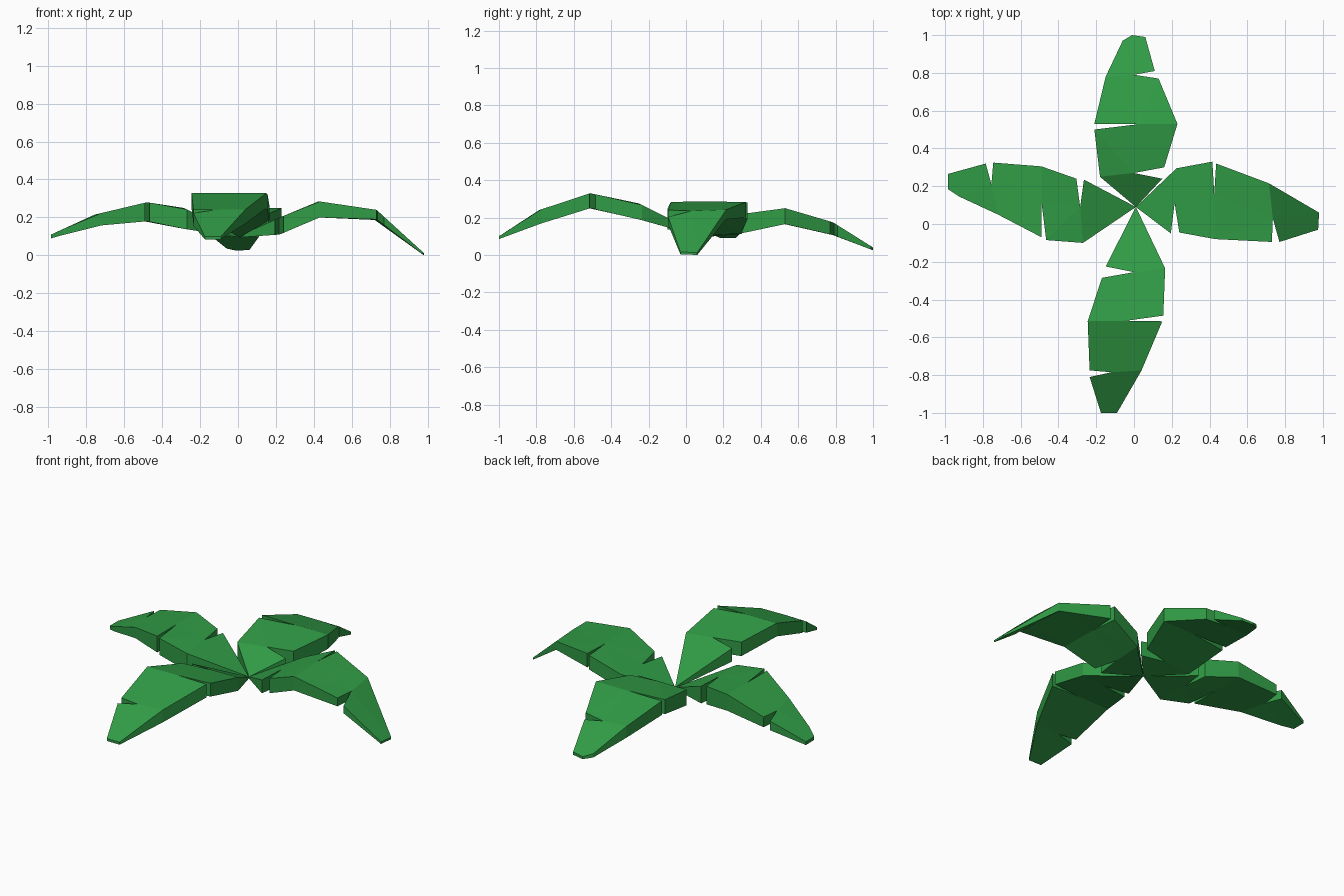
import bpy, bmesh

green = bpy.data.materials.new("leaf_green")
green.diffuse_color = (0.03, 0.33, 0.06, 1)
HUB = (0.01, 0.09)


def interp(stations, d, i):
    # height along the midrib, i = 1 top, i = 2 underside
    for a, b in zip(stations, stations[1:]):
        if d <= b[0]:
            break
    t = max(0, min(1, (d - a[0]) / (b[0] - a[0])))
    return a[i] + t * (b[i] - a[i])


def leaf(name, axis, stations, segments):
    # each segment is a flat panel; neighbours share a crease and leave a torn notch
    bm = bmesh.new()

    def dist(v):
        return v.co.x * axis[0] + v.co.y * axis[1]
    for seg in segments:
        bm.faces.new([bm.verts.new((x, y, 0)) for x, y in seg])
    bmesh.ops.remove_doubles(bm, verts=bm.verts[:], dist=0.001)
    tops = bm.verts[:]
    ext = bmesh.ops.extrude_face_region(bm, geom=bm.faces[:], use_keep_orig=True)
    lows = [g for g in ext["geom"] if isinstance(g, bmesh.types.BMVert)]
    for verts, i in ((tops, 1), (lows, 2)):
        for v in verts:
            v.co.z = interp(stations, dist(v), i)
    bmesh.ops.triangulate(bm, faces=[f for f in bm.faces if len(f.verts) > 4])
    bmesh.ops.recalc_face_normals(bm, faces=bm.faces[:])
    me = bpy.data.meshes.new(name)
    bm.to_mesh(me)
    bm.free()
    me.materials.append(green)
    bpy.context.collection.objects.link(bpy.data.objects.new(name, me))


# back leaf
leaf("back_leaf", (0, 1),
     [(0.09, .105, .095), (0.27, .215, .11), (0.53, .25, .165), (0.785, .175, .107), (1.0, .04, .025)],
     [[HUB, (.15, .24), (0, .27), (-.18, .25)],
      [(-.18, .25), (0, .27), (.16, .30), (.23, .53), (.02, .528), (-.21, .50)],
      [(.02, .528), (.23, .53), (.13, .77), (0, .79), (-.15, .78), (-.21, .53)],
      [(0, .79), (.11, .81), (.06, .99), (-.01, 1), (-.06, .97), (-.15, .78)]])

# front leaf
leaf("front_leaf", (0, -1),
     [(-.09, .105, .095), (.25, .275, .19), (.512, .33, .25), (.785, .24, .165), (1.0, .10, .085)],
     [[HUB, (-.15, -.225), (0, -.255), (.165, -.235)],
      [(.165, -.235), (0, -.255), (-.17, -.285), (-.245, -.515), (-.04, -.512), (.155, -.485)],
      [(-.04, -.512), (-.245, -.515), (-.235, -.775), (-.12, -.785), (.04, -.775), (.15, -.515)],
      [(-.12, -.785), (-.235, -.81), (-.175, -1), (-.09, -1), (.04, -.775)]])

# right leaf
leaf("right_leaf", (1, 0),
     [(.01, .105, .095), (.22, .20, .11), (.425, .285, .20), (.73, .24, .19), (.98, .012, 0)],
     [[HUB, (.195, -.05), (.215, .11), (.225, .295)],
      [(.225, .295), (.215, .11), (.24, -.045), (.43, -.08), (.425, .16), (.415, .33)],
      [(.425, .16), (.43, -.08), (.73, -.095), (.735, .03), (.715, .215), (.435, .32)],
      [(.735, .03), (.77, -.095), (.975, -.03), (.98, .06), (.715, .215)]])

# left leaf
leaf("left_leaf", (-1, 0),
     [(-.01, .105, .095), (.285, .25, .14), (.48, .28, .18), (.755, .215, .155), (.985, .11, .09)],
     [[HUB, (-.265, .235), (-.285, .09), (-.27, -.10)],
      [(-.27, -.10), (-.285, .09), (-.305, .24), (-.49, .305), (-.49, .115), (-.465, -.085)],
      [(-.49, .115), (-.49, .305), (-.745, .325), (-.755, .21), (-.72, .05), (-.49, -.07)],
      [(-.755, .21), (-.785, .32), (-.985, .265), (-.985, .185), (-.925, .145), (-.72, .05)]])
